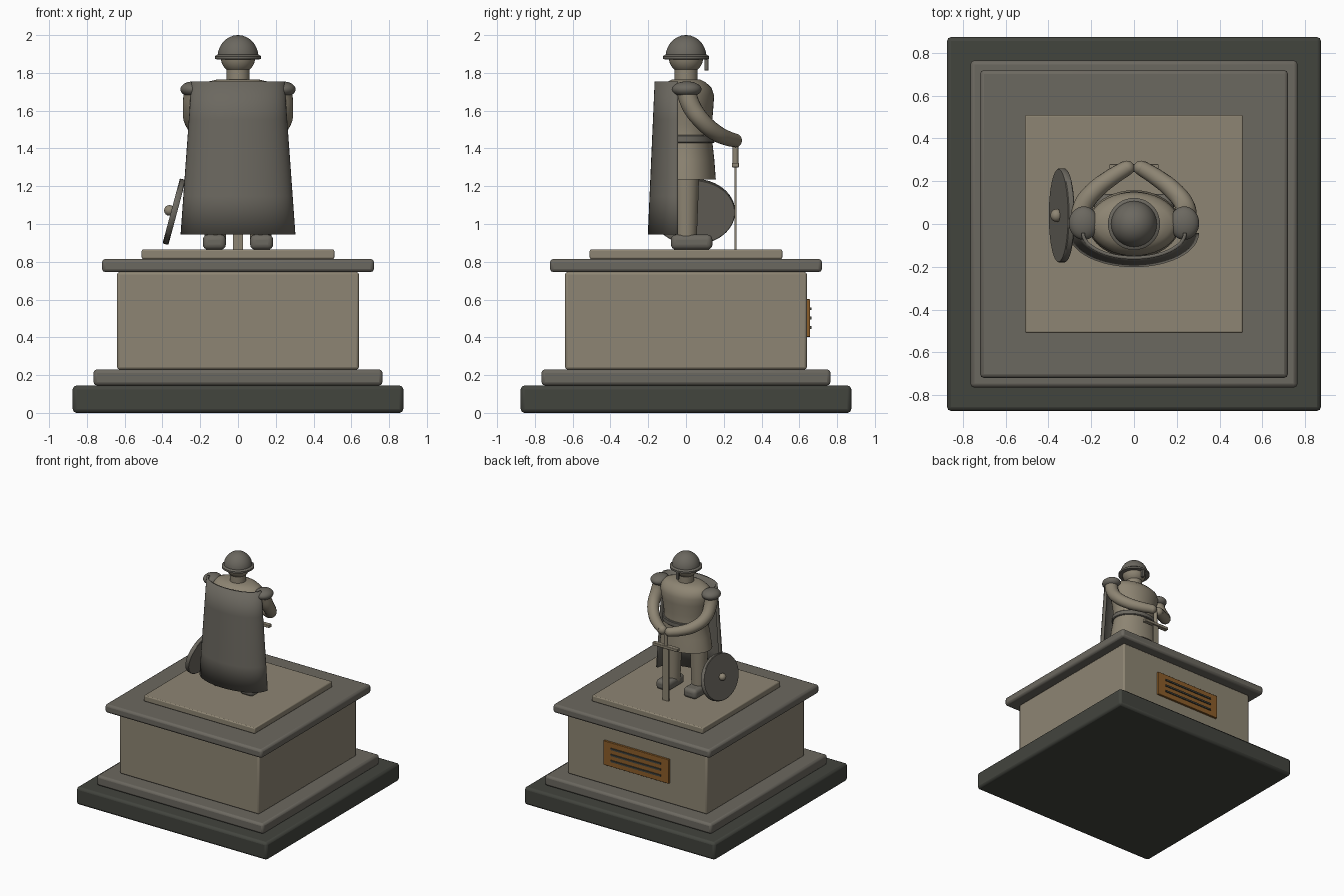
import bpy, bmesh, math
from mathutils import Matrix, Vector

if "Cube" in bpy.data.objects:
    bpy.data.objects.remove(bpy.data.objects["Cube"])


def material(name, rgb):
    m = bpy.data.materials.new(name)
    m.diffuse_color = (*rgb, 1)
    m.use_nodes = True
    m.node_tree.nodes["Principled BSDF"].inputs["Base Color"].default_value = m.diffuse_color
    return m


TAN = material("tan stone", (0.27, 0.235, 0.172))
GREY = material("grey stone", (0.148, 0.138, 0.116))
DARK = material("dark stone", (0.055, 0.058, 0.048))
BRONZE = material("bronze", (0.26, 0.11, 0.022))


def finish(name, bm, mat, bevel=0, segs=2):
    me = bpy.data.meshes.new(name)
    bm.to_mesh(me)
    bm.free()
    ob = bpy.data.objects.new(name, me)
    bpy.context.collection.objects.link(ob)
    me.materials.append(mat)
    if bevel:
        b = ob.modifiers.new("bevel", 'BEVEL')
        b.width, b.segments = bevel, segs
    bpy.ops.object.select_all(action='DESELECT')
    ob.select_set(True)
    bpy.context.view_layer.objects.active = ob
    bpy.ops.object.shade_smooth_by_angle(angle=math.radians(40))
    return ob


def box(name, c, size, mat, bevel=0, segs=2):
    bm = bmesh.new()
    bmesh.ops.create_cube(bm, size=1, matrix=Matrix.Translation(c) @ Matrix.Diagonal((*size, 1)))
    return finish(name, bm, mat, bevel, segs)


def ball(name, c, r, mat):
    bm = bmesh.new()
    bmesh.ops.create_uvsphere(bm, u_segments=32, v_segments=16, radius=1,
                              matrix=Matrix.Translation(c) @ Matrix.Diagonal((*r, 1)))
    return finish(name, bm, mat)


def loft(name, sections, mat, cx=0, cy=0, n=40, matrix=None):
    """Stack of elliptical rings (z, rx, ry), capped at both ends."""
    bm = bmesh.new()
    rings = [[bm.verts.new((cx + rx * math.cos(2 * math.pi * i / n),
                            cy + ry * math.sin(2 * math.pi * i / n), z)) for i in range(n)]
             for z, rx, ry in sections]
    for a, b in zip(rings, rings[1:]):
        for i in range(n):
            j = (i + 1) % n
            bm.faces.new((a[i], a[j], b[j], b[i]))
    bm.faces.new(rings[0][::-1])
    bm.faces.new(rings[-1])
    if matrix:
        bm.transform(matrix)
    return finish(name, bm, mat)


# Pedestal: half width, bottom, top
for name, h, z0, z1, mat, bev in [
        ("pedestal_base", 0.875, 0, 0.145, DARK, 0.02),
        ("pedestal_step", 0.765, 0.145, 0.23, GREY, 0.018),
        ("pedestal_block", 0.64, 0.23, 0.745, TAN, 0.012),
        ("pedestal_cornice", 0.72, 0.745, 0.815, GREY, 0.018),
        ("statue_slab", 0.51, 0.815, 0.865, TAN, 0.008)]:
    box(name, (0, 0, (z0 + z1) / 2), (2 * h, 2 * h, z1 - z0), mat, bev)

# Plaque with raised bars on the statue's facing side
box("plaque", (0, 0.645, 0.502), (0.6, 0.024, 0.2), BRONZE, 0.003)
for i in range(3):
    box("plaque_bar", (0, 0.659, 0.452 + 0.05 * i), (0.46, 0.012, 0.014), DARK)

# Torso with tunic skirt, and belt
loft("torso", [(1.235, 0.215, 0.158), (1.34, 0.198, 0.15), (1.45, 0.175, 0.138),
               (1.53, 0.182, 0.138), (1.62, 0.2, 0.145), (1.68, 0.212, 0.149),
               (1.72, 0.205, 0.135), (1.75, 0.175, 0.105), (1.765, 0.11, 0.075)], TAN)
loft("belt", [(1.43, 0.185, 0.147), (1.435, 0.19, 0.152), (1.465, 0.19, 0.152), (1.47, 0.185, 0.147)], GREY)

# Neck, head and helmet
loft("neck", [(1.74, 0.062, 0.062), (1.84, 0.062, 0.062)], TAN)
ball("head", (0, 0, 1.885), (0.092, 0.092, 0.092), TAN)
loft("helmet_dome", [(1.885 + 0.115 * math.sin(a), 0.108 * math.cos(a), 0.108 * math.cos(a))
                     for a in [math.radians(11 * k) for k in range(9)]], GREY)
loft("helmet_brim", [(1.872, 0.112, 0.112), (1.874, 0.122, 0.122), (1.888, 0.122, 0.122),
                     (1.898, 0.108, 0.108)], GREY)
box("nose_guard", (0, 0.108, 1.85), (0.024, 0.022, 0.075), GREY, 0.003)

# Limbs, mirrored left and right
for s in (-1, 1):
    loft("leg", [(0.9, 0.056, 0.056), (1.1, 0.064, 0.064), (1.28, 0.07, 0.07)], TAN, cx=0.12 * s)
    box("boot", (0.125 * s, 0.03, 0.904), (0.122, 0.22, 0.08), GREY, 0.028, 4)
    ball("pauldron", (0.235 * s, 0.004, 1.713), (0.07, 0.078, 0.042), GREY)
    # Arm: tapered smooth tube along a bent path
    pts = [(0.235, 0.0, 1.7, 0.052), (0.243, 0.03, 1.62, 0.05), (0.238, 0.085, 1.545, 0.046),
           (0.185, 0.155, 1.485, 0.044), (0.11, 0.215, 1.455, 0.04), (0.035, 0.262, 1.442, 0.036)]
    cu = bpy.data.curves.new("arm", 'CURVE')
    cu.dimensions = '3D'
    cu.bevel_depth, cu.bevel_resolution, cu.use_fill_caps = 1, 6, True
    sp = cu.splines.new('BEZIER')
    sp.resolution_u = 6
    sp.bezier_points.add(len(pts) - 1)
    for p, (x, y, z, r) in zip(sp.bezier_points, pts):
        p.co, p.radius = (x * s, y, z), r
        p.handle_left_type = p.handle_right_type = 'AUTO'
    cu.materials.append(TAN)
    arm = bpy.data.objects.new("arm", cu)
    bpy.context.collection.objects.link(arm)
    ball("hand", (0.033 * s, 0.262, 1.442), (0.036, 0.034, 0.036), TAN)

# Sword held point down
box("sword_blade", (0, 0.262, 1.085), (0.052, 0.012, 0.44), TAN)
box("sword_guard", (0, 0.262, 1.312), (0.23, 0.036, 0.024), TAN, 0.004)
loft("sword_grip", [(1.31, 0.015, 0.015), (1.45, 0.015, 0.015)], TAN, cy=0.262, n=20)

# Oval shield leaning outward at the bottom, with central boss
tilt = Matrix.Translation((-0.338, 0.04, 1.065)) @ Matrix.Rotation(math.radians(-75), 4, 'Y')
loft("shield", [(-0.016, 0.174, 0.217), (-0.012, 0.178, 0.22), (0.012, 0.178, 0.22), (0.016, 0.174, 0.217)],
     GREY, n=48, matrix=tilt)
ball("shield_boss", tilt @ Vector((0, 0, 0.026)), (0.028, 0.03, 0.028), TAN)

# Cape: flared half-ellipse wall behind the figure
bm = bmesh.new()
rows = []
for k in range(5):
    t = k / 4
    rx, d = 0.296 - 0.058 * t, 0.152 - 0.036 * t
    rows.append([bm.verts.new((rx * math.cos(a), -0.042 - d * math.sin(a), 0.945 + 0.81 * t))
                 for a in [math.pi * i / 32 for i in range(33)]])
for a, b in zip(rows, rows[1:]):
    for i in range(32):
        bm.faces.new((a[i], b[i], b[i + 1], a[i + 1]))
cape = finish("cape", bm, GREY)
sol = cape.modifiers.new("thickness", 'SOLIDIFY')
sol.thickness, sol.offset = 0.016, 0
